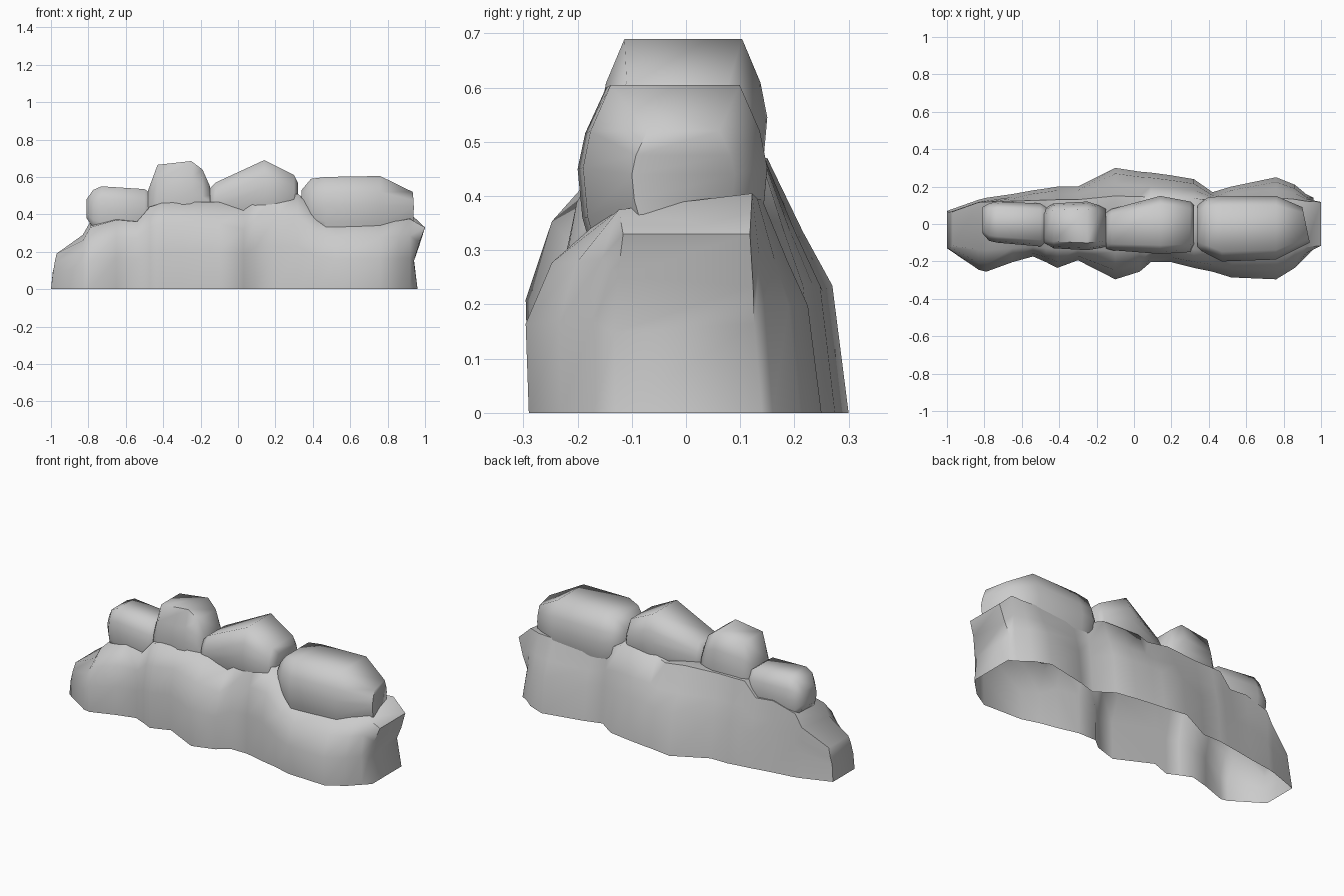
import bpy
import bmesh
from math import radians

cube = bpy.data.objects.get("Cube")
if cube:
    bpy.data.objects.remove(cube, do_unlink=True)

stone = bpy.data.materials.new("grey_stone")
stone.use_nodes = True
stone.diffuse_color = (0.6, 0.6, 0.6, 1)
stone.node_tree.nodes["Principled BSDF"].inputs["Base Color"].default_value = stone.diffuse_color


def loft(name, rings, closed):
    """Skin a list of equal rings, cap both ends and shade the result smooth."""
    bm = bmesh.new()
    rows = [[bm.verts.new(point) for point in ring] for ring in rings]
    count = len(rows[0])
    for row, following in zip(rows, rows[1:]):
        for i in range(count if closed else count - 1):
            j = (i + 1) % count
            bm.faces.new((row[i], row[j], following[j], following[i]))
    # Caps are strips running from the front flank to the back flank
    for row in (rows[0], rows[-1]):
        for i in range(count // 2 - 1):
            bm.faces.new((row[i], row[i + 1], row[-2 - i], row[-1 - i]))
    bmesh.ops.recalc_face_normals(bm, faces=bm.faces[:])
    mesh = bpy.data.meshes.new(name)
    bm.to_mesh(mesh)
    bm.free()
    mesh.materials.append(stone)
    obj = bpy.data.objects.new(name, mesh)
    bpy.context.collection.objects.link(obj)
    bpy.ops.object.select_all(action="DESELECT")
    obj.select_set(True)
    bpy.context.view_layer.objects.active = obj
    bpy.ops.object.shade_smooth_by_angle(angle=radians(66))


def rim_of(size):
    return min(0.95 * size, 0.09 + 0.2 * size)


def front_side(y, top):
    """Front flank: a slight bulge, then a rounded shoulder up to the rim."""
    size = abs(y)
    rim = rim_of(size)
    return [(-size, 0), (-1.02 * size, 0.45 * top),
            (-0.7 * size - 0.3 * rim, 0.76 * top), (-rim, top)]


def back_side(y, top):
    """Back flank: leans in steadily towards the rim."""
    rim = rim_of(y)
    return [(y, 0), (0.9 * y, 0.5 * top),
            (0.48 * (y + rim), 0.71 * top), (rim, top)]


def wall_ring(x, front, back, top, lean=(0, 0, 0, 0)):
    crest = min(top + 0.03, 0.47) if -0.9 < x < 0.95 else top
    near = [(x + dx, y, z) for dx, (y, z) in zip(lean, front_side(front, top))]
    far = [(x + dx, y, z) for dx, (y, z) in zip(lean, back_side(back, crest))]
    return near + far[::-1]


def boulder_ring(x, front, back, low, high, skew=0):
    """Ten sided section: full at mid height, narrower above and below."""
    middle, half = (front + back) / 2, (back - front) / 2
    flank = [(0.85, 0), (0.95, 0.2), (1, 0.5), (0.92, 0.72), (0.7, 1)]
    outline = [(-w, h) for w, h in flank] + flank[::-1]
    return [(x - skew * w, middle + half * w, low + (high - low) * h) for w, h in outline]


# Rock wall, hollow and open underneath: x, front, back, top
wall = [
    wall_ring(-1, -0.13, 0.07, 0.19, (0, 0.01, 0.02, 0.03)),
    wall_ring(-0.83, -0.24, 0.13, 0.26),
    wall_ring(-0.79, -0.25, 0.14, 0.33),
    wall_ring(-0.65, -0.2, 0.16, 0.37),
    wall_ring(-0.54, -0.17, 0.18, 0.36),
    wall_ring(-0.47, -0.2, 0.19, 0.44),
    wall_ring(-0.41, -0.23, 0.2, 0.46),
    wall_ring(-0.3, -0.19, 0.2, 0.465),
    wall_ring(-0.1, -0.29, 0.3, 0.465),
    wall_ring(0.03, -0.25, 0.28, 0.42),
    wall_ring(0.09, -0.2, 0.275, 0.49),
    wall_ring(0.2, -0.2, 0.26, 0.505),
    wall_ring(0.32, -0.23, 0.24, 0.51),
    wall_ring(0.42, -0.25, 0.17, 0.4),
    wall_ring(0.52, -0.28, 0.2, 0.365),
    wall_ring(0.76, -0.29, 0.25, 0.365),
    wall_ring(0.86, -0.23, 0.21, 0.365),
    wall_ring(0.92, -0.17, 0.16, 0.375),
    wall_ring(0.96, -0.13, 0.14, 0.33, (0, -0.02, 0.01, 0.04)),
]
loft("rock_wall", wall, closed=False)

# Boulders along the top: x, front, back, low, high, skew
boulders = {
    "small_boulder": [
        (-0.81, -0.05, 0.09, 0.38, 0.48), (-0.775, -0.09, 0.11, 0.33, 0.53),
        (-0.73, -0.1, 0.12, 0.31, 0.55),
        (-0.5, -0.12, 0.11, 0.31, 0.535), (-0.45, -0.08, 0.09, 0.33, 0.5)],
    "tall_boulder": [
        (-0.48, -0.1, 0.08, 0.35, 0.53), (-0.43, -0.13, 0.11, 0.35, 0.665),
        (-0.25, -0.14, 0.12, 0.35, 0.685), (-0.19, -0.13, 0.1, 0.35, 0.64),
        (-0.15, -0.12, 0.08, 0.38, 0.55)],
    "peaked_boulder": [
        (-0.15, -0.13, 0.06, 0.4, 0.54), (-0.12, -0.14, 0.08, 0.4, 0.57),
        (0.14, -0.16, 0.15, 0.4, 0.69), (0.3, -0.15, 0.12, 0.4, 0.61),
        (0.32, -0.11, 0.1, 0.42, 0.57)],
    "long_boulder": [
        (0.34, -0.13, 0.1, 0.4, 0.53), (0.39, -0.16, 0.14, 0.33, 0.59),
        (0.47, -0.2, 0.15, 0.3, 0.6), (0.76, -0.19, 0.15, 0.3, 0.605),
        (0.92, -0.1, 0.09, 0.36, 0.52, 0.02)],
}
for name, stations in boulders.items():
    loft(name, [boulder_ring(*station) for station in stations], closed=True)
